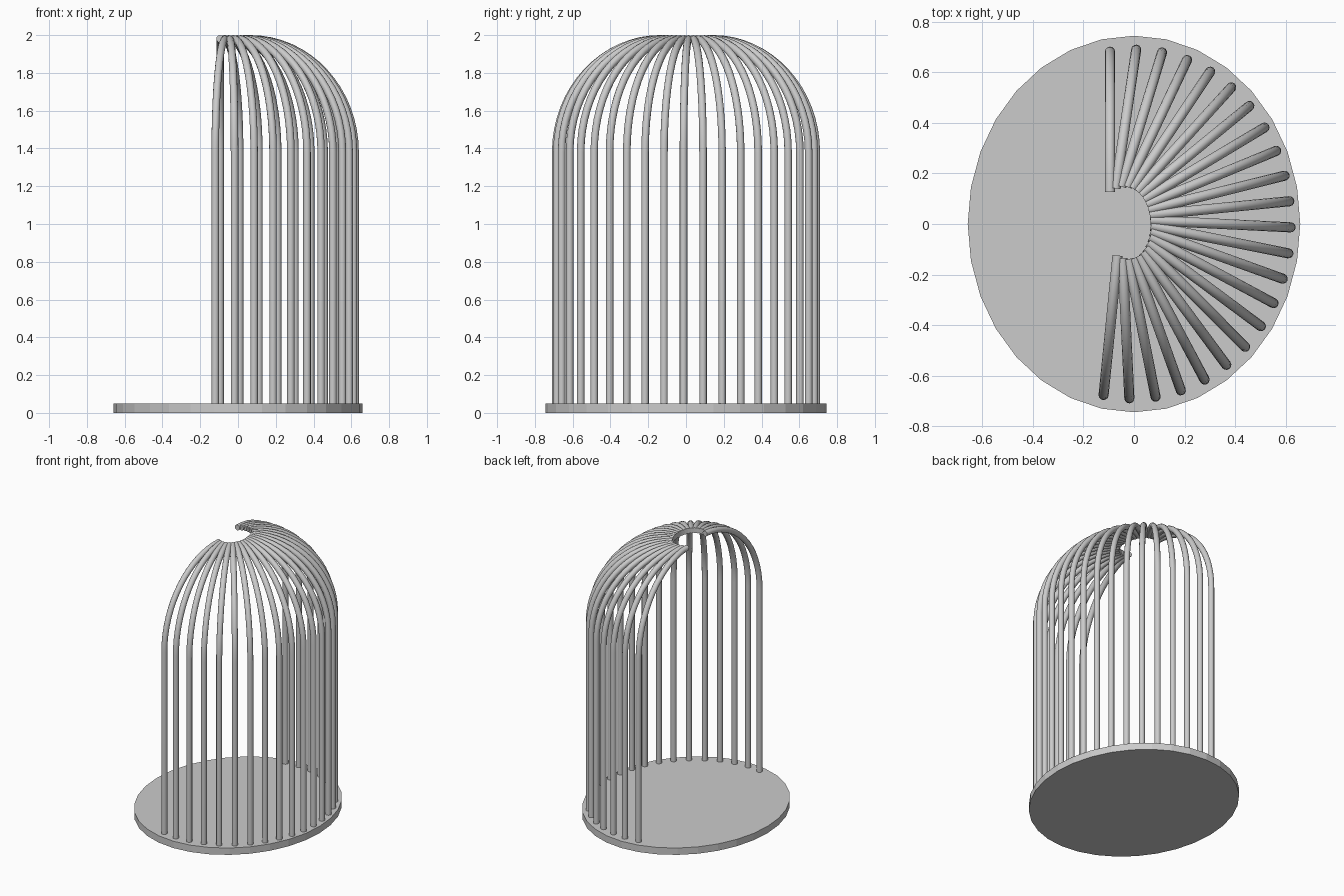
import bpy, bmesh, math
from mathutils import Vector

if "Cube" in bpy.data.objects:
    bpy.data.objects.remove(bpy.data.objects["Cube"])

grey = bpy.data.materials.new("plain_grey")
grey.diffuse_color = (0.6, 0.6, 0.6, 1)
grey.use_nodes = True
grey.node_tree.nodes["Principled BSDF"].inputs["Base Color"].default_value = grey.diffuse_color


def finish(name, bm, smooth):
    bmesh.ops.recalc_face_normals(bm, faces=bm.faces)
    me = bpy.data.meshes.new(name)
    bm.to_mesh(me)
    bm.free()
    me.materials.append(grey)
    ob = bpy.data.objects.new(name, me)
    bpy.context.collection.objects.link(ob)
    if smooth:
        bpy.ops.object.select_all(action='DESELECT')
        ob.select_set(True)
        bpy.context.view_layer.objects.active = ob
        bpy.ops.object.shade_smooth_by_angle(angle=math.radians(50))
    return ob


# Oval floor plate
bm = bmesh.new()
bmesh.ops.create_cone(bm, cap_ends=True, segments=32, radius1=1, radius2=1, depth=0.05)
for v in bm.verts:
    v.co = Vector((v.co.x * 0.658, v.co.y * 0.745, v.co.z + 0.025))
finish("base_plate", bm, False)

# Bars: one bent rod repeated at equal spacing around an oval
RX, RY, R, SIDES, COUNT = 0.62, 0.69, 0.02, 12, 23
REACH, BEND_Z, TOP_Z = 0.555, 1.38, 1.98

# Side profile of a rod: (distance inward, height, tangent)
profile = [(0, 0.03, (0, 1))]
for i in range(17):
    a = math.pi / 2 * i / 16
    h = TOP_Z - BEND_Z
    profile.append((REACH * (1 - math.cos(a)), BEND_Z + h * math.sin(a),
                    (REACH * math.sin(a), h * math.cos(a))))


def add_rod(bm, foot, angle):
    inward = Vector((-math.cos(angle), -math.sin(angle), 0))
    side = Vector((-inward.y, inward.x, 0))
    rings = []
    for d, z, t in profile:
        centre = foot + inward * d + Vector((0, 0, z))
        tangent = (inward * t[0] + Vector((0, 0, t[1]))).normalized()
        normal = tangent.cross(side)
        rings.append([bm.verts.new(centre + side * R * math.cos(k * math.tau / SIDES)
                                   + normal * R * math.sin(k * math.tau / SIDES))
                      for k in range(SIDES)])
    for a, b in zip(rings, rings[1:]):
        for k in range(SIDES):
            n = (k + 1) % SIDES
            bm.faces.new((a[k], a[n], b[n], b[k]))
    bm.faces.new(rings[0])
    bm.faces.new(rings[-1])


# Equal arc-length feet along the open part of the oval
t0, t1, N = math.radians(98.8), math.radians(-101.2), 2000
pts = [Vector((RX * math.cos(t0 + (t1 - t0) * i / N),
               RY * math.sin(t0 + (t1 - t0) * i / N), 0)) for i in range(N + 1)]
lengths = [0.0]
for p, q in zip(pts, pts[1:]):
    lengths.append(lengths[-1] + (q - p).length)

bm = bmesh.new()
for i in range(COUNT):
    f = i / (COUNT - 1)
    j = min(range(N + 1), key=lambda k: abs(lengths[k] - f * lengths[-1]))
    add_rod(bm, pts[j], math.radians(90 - 185.7 * f))
finish("cage_bars", bm, True)
